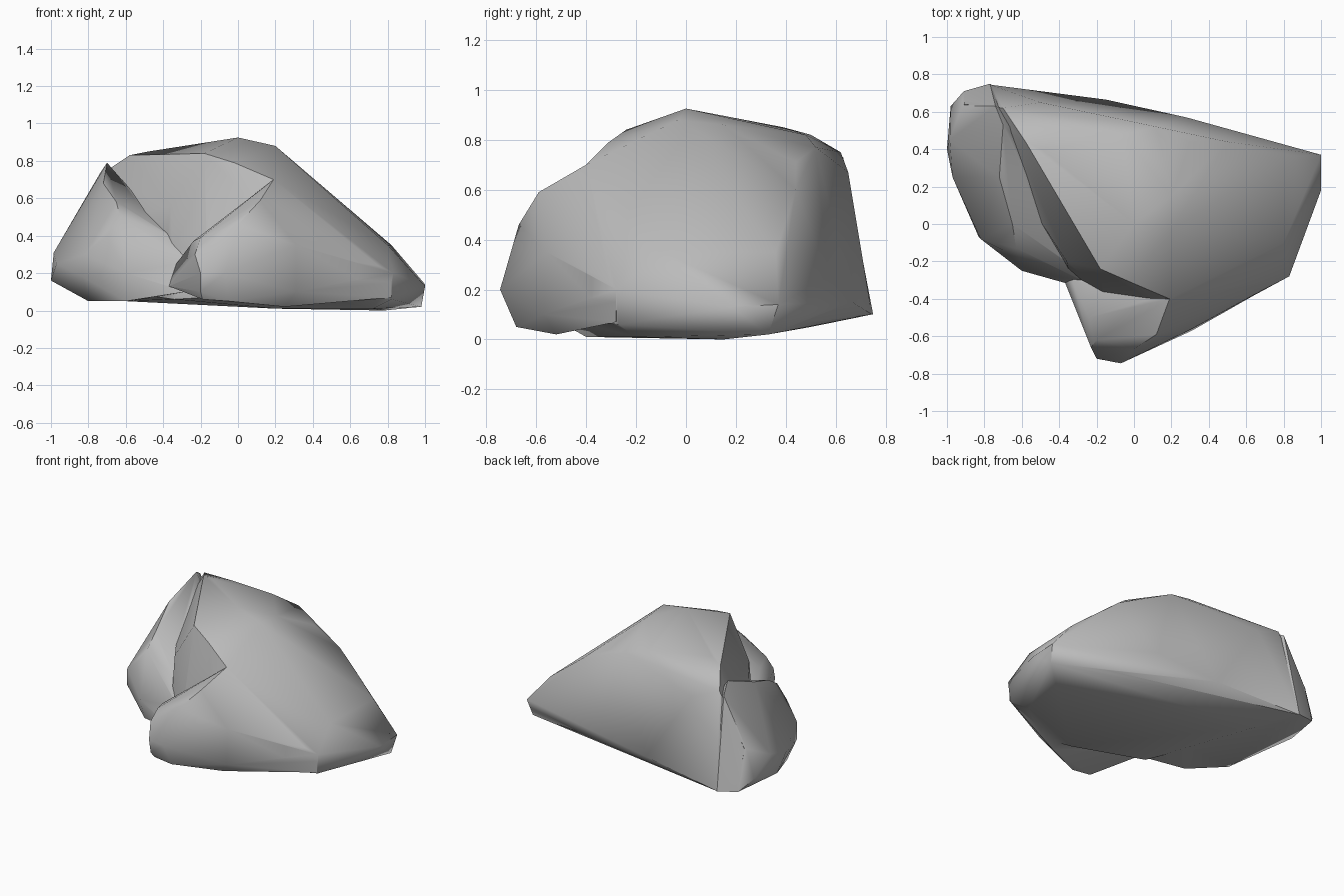
import bpy
import bmesh
import math

# Remove the default cube if the scene has it
default_cube = bpy.data.objects.get("Cube")
if default_cube:
    bpy.data.objects.remove(default_cube, do_unlink=True)

# Single stone colour
STONE_COLOUR = (0.5, 0.5, 0.5, 1.0)
stone = bpy.data.materials.new("stone_grey")
stone.use_nodes = True
stone.diffuse_color = STONE_COLOUR
shader = next(node for node in stone.node_tree.nodes if node.type == "BSDF_PRINCIPLED")
shader.inputs["Base Color"].default_value = STONE_COLOUR
shader.inputs["Roughness"].default_value = 0.9


def make_chunk(name, corners):
    """Wrap a convex block of stone around its corner points."""
    bm = bmesh.new()
    for corner in corners:
        bm.verts.new(corner)
    hull = bmesh.ops.convex_hull(bm, input=bm.verts[:])
    loose = {item for key in ("geom_interior", "geom_unused")
             for item in hull[key] if isinstance(item, bmesh.types.BMVert)}
    bmesh.ops.delete(bm, geom=list(loose), context="VERTS")
    bmesh.ops.recalc_face_normals(bm, faces=bm.faces[:])
    mesh = bpy.data.meshes.new(name)
    bm.to_mesh(mesh)
    bm.free()
    mesh.materials.append(stone)
    chunk = bpy.data.objects.new(name, mesh)
    bpy.context.scene.collection.objects.link(chunk)
    return chunk


def select_only(target):
    """Make one object the active and only selected one."""
    bpy.ops.object.select_all(action="DESELECT")
    target.select_set(True)
    bpy.context.view_layer.objects.active = target


def fuse(target, other):
    """Merge another chunk into the target as one closed surface."""
    union = target.modifiers.new("union", "BOOLEAN")
    union.operation = "UNION"
    union.solver = "EXACT"
    union.object = other
    select_only(target)
    bpy.ops.object.modifier_apply(modifier=union.name)
    bpy.data.objects.remove(other, do_unlink=True)


# Main body: peaked top, steep back, overhang in front, long slope to the tip
boulder = make_chunk("boulder", [
    (0, 0, .925), (.2, -.03, .88), (-.18, -.24, .84), (-.02, -.31, .79),
    (-.48, .39, .85), (-.58, .44, .83), (.2, .15, .86), (-.06, .48, .82),
    (-.4, .5, .82), (-.7, .62, .75), (-.5, .65, .67), (.12, .52, .77),
    (.3, .44, .71), (.5, .44, .6), (.6, .42, .52), (.82, .36, .35),
    (.8, -.1, .35), (.19, -.4, .7), (-.36, -.2, .56), (-.17, -.36, .4),
    (1, .37, .14), (1, .18, .13), (.98, .33, .02), (.89, 0, .06),
    (.83, -.28, .2), (.82, -.27, .06), (.31, -.55, .35), (.31, -.56, .1),
    (.78, .15, 0), (.2, -.4, .01), (.72, -.2, .01), (-.34, -.29, .06),
    (-.9, .7, .14), (-.77, .745, .1), (-.15, .665, .15), (.28, .57, .25),
    (.6, .44, .06), (-.6, .5, .05), (-.91, .64, .4),
])

# Side lump: a rounded lobe split from the body by a shallow valley
side_lump = make_chunk("side_lump", [
    (-1, .4, .16), (-.985, .45, .31), (-.97, .25, .25), (-.98, .63, .2),
    (-.92, .63, .4), (-.91, .71, .12), (-.77, .75, .1), (-.74, .63, .73),
    (-.7, .53, .79), (-.85, .5, .52), (-.72, .25, .68), (-.65, 0, .58),
    (-.63, -.13, .5), (-.7, -.14, .4), (-.82, -.08, .3), (-.83, -.07, .18),
    (-.8, 0, .05), (-.6, -.25, .2), (-.6, -.2, .05), (-.39, -.3, .18),
    (-.28, -.34, .1), (-.28, -.3, .28), (-.36, -.2, .4), (-.2, .4, .1),
])

# Front bulge: a low ledge that juts out below the overhang
front_bulge = make_chunk("front_bulge", [
    (-.07, -.745, .2), (-.2, -.72, .2), (-.2, -.7, .1), (-.23, -.66, .3),
    (-.19, -.67, .06), (-.05, -.68, .05), (-.24, -.5, .37), (-.2, -.62, .39),
    (0, -.67, .46), (.07, -.65, .3), (.12, -.59, .59), (.19, -.4, .7),
    (.31, -.57, .1), (.31, -.56, .35), (.82, -.28, .2), (.82, -.28, .07),
    (.25, -.52, .02), (-.37, -.31, .13), (-.33, -.3, .25), (-.1, -.2, .3),
    (.5, -.3, .3),
])

# Fuse the chunks into one stone
for piece in (side_lump, front_bulge):
    fuse(boulder, piece)

# Soft shading with the hard creases kept
select_only(boulder)
bpy.ops.object.shade_smooth_by_angle(angle=math.radians(45))
